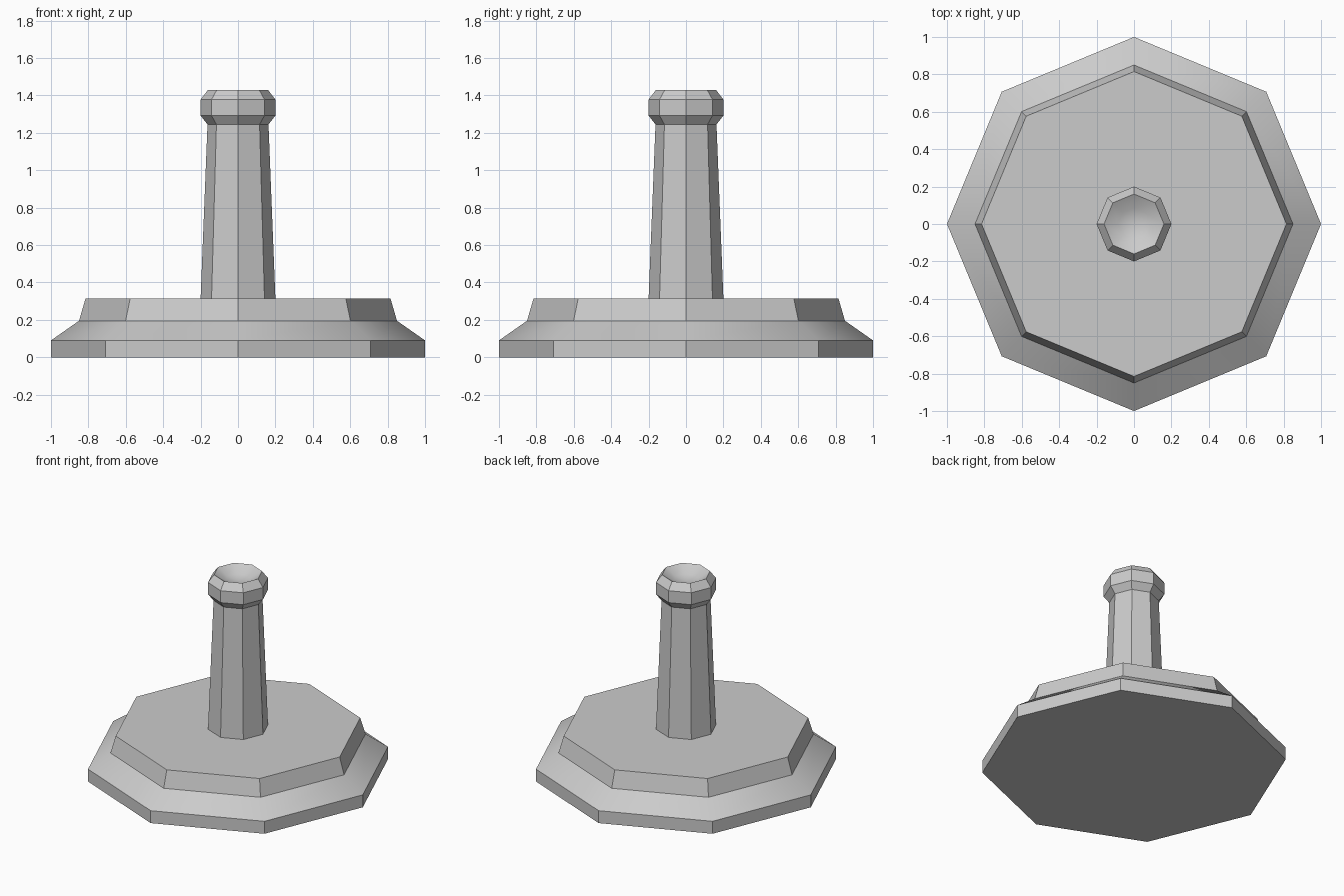
import bpy, bmesh
from math import cos, sin, pi, radians

if "Cube" in bpy.data.objects:
    bpy.data.objects.remove(bpy.data.objects["Cube"])

SIDES = 8


def lathe(name, profile):
    """Eight-sided turned part; a radius of 0 becomes a single centre point."""
    bm = bmesh.new()
    rings = []
    for r, z in profile:
        n = SIDES if r > 0 else 1
        rings.append([bm.verts.new((r * cos(2 * pi * i / SIDES),
                                    r * sin(2 * pi * i / SIDES), z)) for i in range(n)])
    for a, b in zip(rings, rings[1:]):
        for i in range(SIDES):
            j = (i + 1) % SIDES
            if len(b) == 1:
                bm.faces.new((a[i], a[j], b[0]))
            else:
                bm.faces.new((a[i], a[j], b[j], b[i]))
    # close flat ends
    bm.faces.new(rings[0][::-1])
    if len(rings[-1]) > 1:
        bm.faces.new(rings[-1])
    bmesh.ops.recalc_face_normals(bm, faces=bm.faces)
    mesh = bpy.data.meshes.new(name)
    bm.to_mesh(mesh)
    bm.free()
    obj = bpy.data.objects.new(name, mesh)
    bpy.context.collection.objects.link(obj)
    bpy.ops.object.select_all(action='DESELECT')
    obj.select_set(True)
    bpy.context.view_layer.objects.active = obj
    bpy.ops.object.shade_smooth_by_angle(angle=radians(30))
    return obj


# Stepped base: plinth, sloped shoulder, upper tier
lathe("base", [(1.0, 0), (1.0, 0.09), (0.85, 0.195), (0.815, 0.315)])

# Tapered post with flared collar and a shallow dished top
lathe("post", [(0.2, 0.315), (0.163, 1.245), (0.2, 1.292), (0.2, 1.378),
               (0.16, 1.43), (0.085, 1.385), (0, 1.37)])
